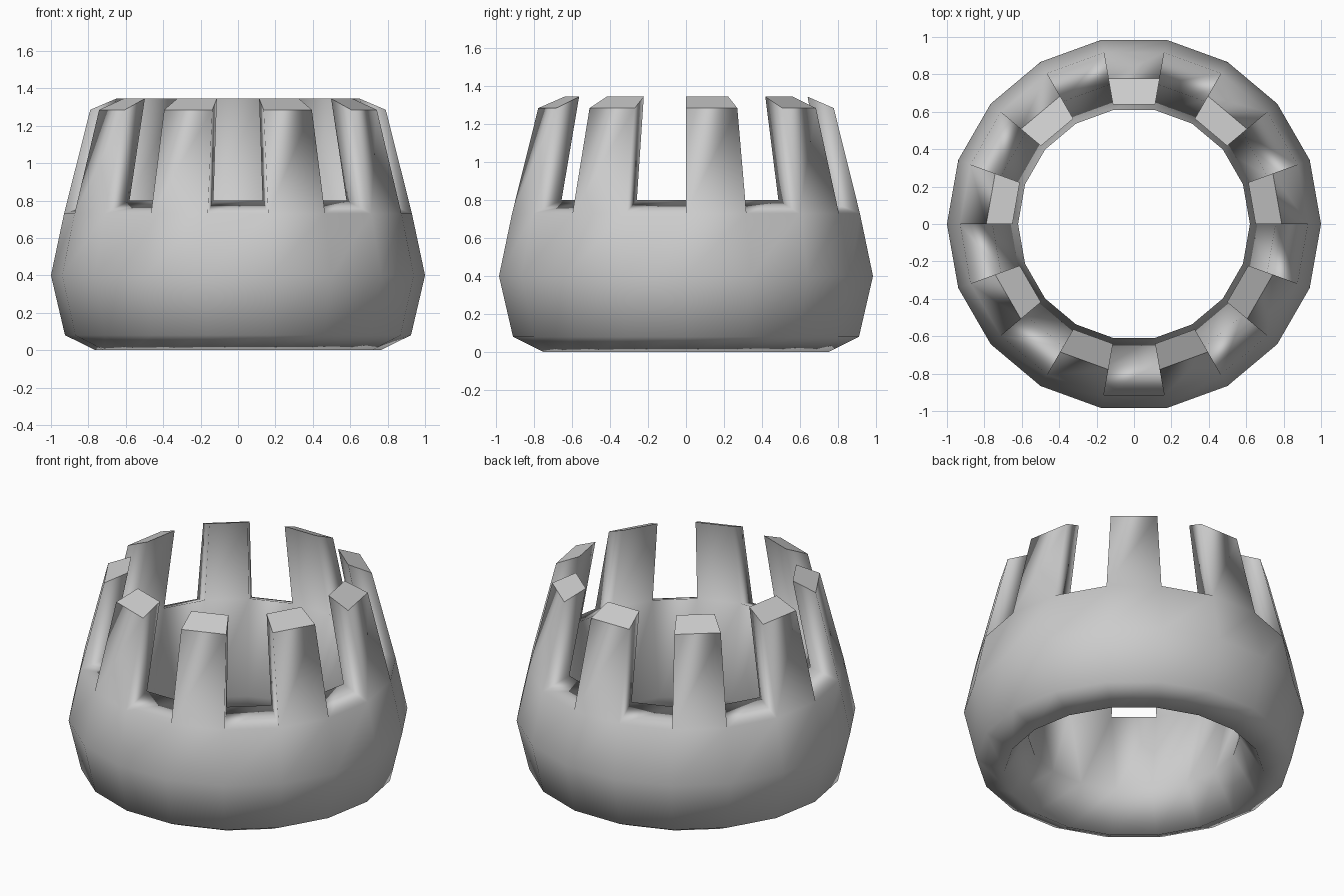
import bpy
import bmesh
import math

cube = bpy.data.objects.get("Cube")
if cube:
    bpy.data.objects.remove(cube, do_unlink=True)

SIDES = 18
# (radius, height) from the bottom rim upwards
OUTER = [(0.762, 0.0), (0.925, 0.08), (1.0, 0.4), (0.93, 0.73), (0.79, 1.285)]
# narrow waist, gap edge, prong tip
INNER = [(0.62, 0.23), (0.757, 0.8), (0.65, 1.345)]


def material(name, value):
    mat = bpy.data.materials.new(name)
    mat.use_nodes = True
    colour = (value, value, value, 1.0)
    mat.diffuse_color = colour
    mat.node_tree.nodes["Principled BSDF"].inputs["Base Color"].default_value = colour
    return mat


bm = bmesh.new()


def ring(radius, z):
    step = 2 * math.pi / SIDES
    return [bm.verts.new((radius * math.cos(i * step), radius * math.sin(i * step), z))
            for i in range(SIDES)]


def quad(a, b, c, d, smooth=True):
    bm.faces.new((a, b, c, d)).smooth = smooth


outer = [ring(*p) for p in OUTER]
inner = [ring(*p) for p in INNER]
# one loop around the whole section: inner tip, down, under the rim, outer tip
section = inner[::-1] + outer
last = len(section) - 1

for i in range(SIDES):
    j = (i + 1) % SIDES
    prong = i % 2 == 0
    # gaps leave out the tip rows at both ends of the section
    first, end = (0, last) if prong else (1, last - 1)
    for k in range(first, end):
        quad(section[k][i], section[k][j], section[k + 1][j], section[k + 1][i])
    # flat prong top, or smooth floor of the gap
    quad(section[end][i], section[end][j], section[first][j], section[first][i], not prong)
    # sides of the prong
    if prong:
        for s in (i, j):
            quad(section[1][s], section[0][s], section[last][s], section[last - 1][s])

bmesh.ops.recalc_face_normals(bm, faces=bm.faces)
# crisp edges around the prong tops
for e in bm.edges:
    e.smooth = all(f.smooth for f in e.link_faces)

mesh = bpy.data.meshes.new("pronged_ring")
bm.to_mesh(mesh)
bm.free()
mesh.materials.append(material("light_grey", 0.6))
body = bpy.data.objects.new("pronged_ring", mesh)
bpy.context.collection.objects.link(body)
